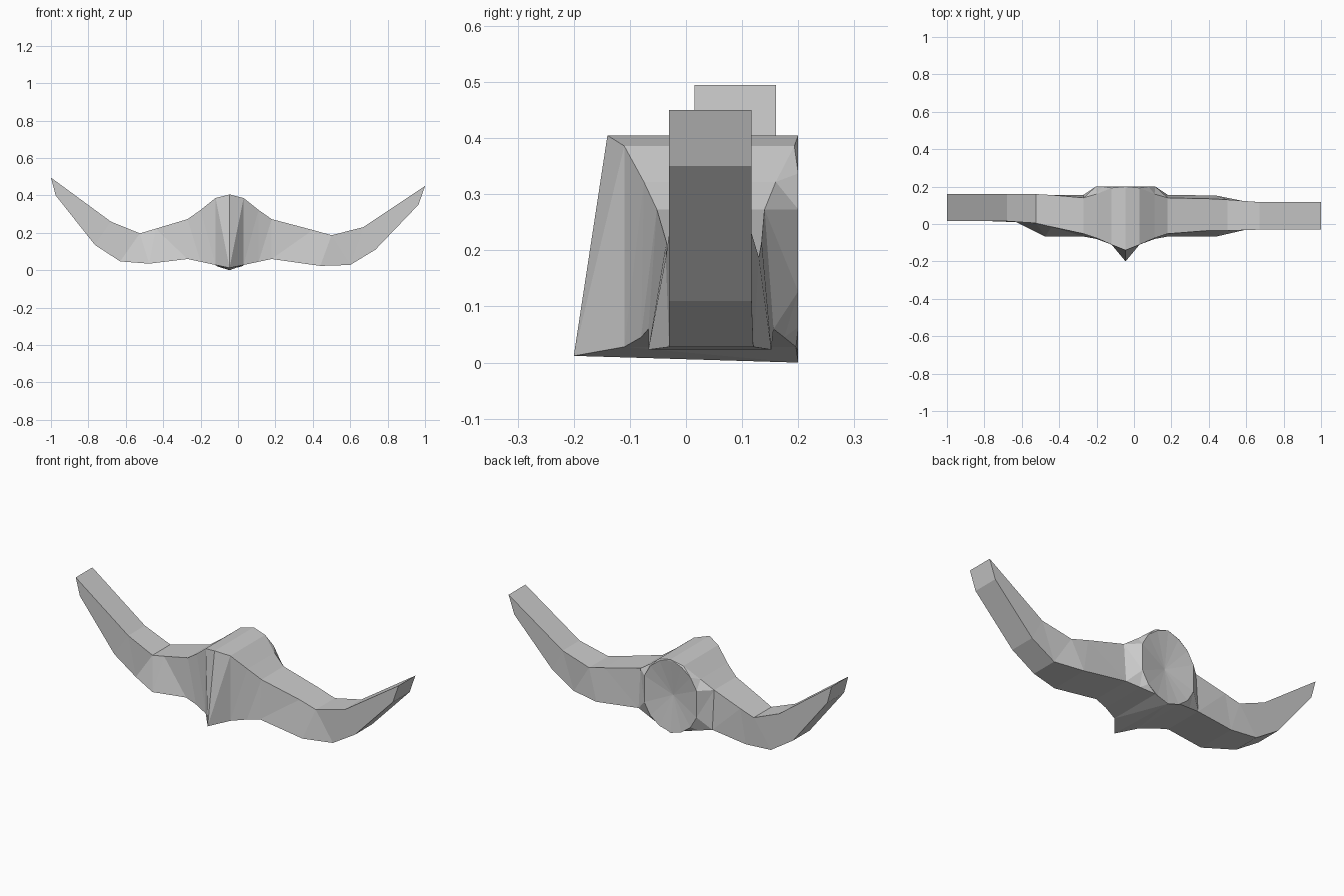
import bpy, bmesh
from math import cos, sin, radians

if "Cube" in bpy.data.objects:
    bpy.data.objects.remove(bpy.data.objects["Cube"])

# Each section: top x, top z, bottom x, bottom z, y front top, y front bottom, y back top, y back bottom
left_arm = [
    (-1.0, .495, -.975, .40, .015, .015, .16, .16),
    (-.68, .26, -.765, .135, .015, .015, .16, .16),
    (-.525, .197, -.63, .047, .005, .01, .16, .16),
    (-.44, .222, -.475, .035, -.015, -.067, .155, .156),
]
right_arm = [
    (.40, .215, .44, .023, -.035, -.067, .135, .152),
    (.50, .187, .60, .028, -.036, -.03, .13, .12),
    (.67, .23, .735, .11, -.03, -.03, .117, .117),
    (1.0, .45, .965, .35, -.03, -.03, .117, .117),
]
CX = -.045
half = [
    (-.27, .273, -.27, .06, -.052, -.067, .14, .156),
    (-.20, .322, -.20, .045, -.075, -.08, .16, .175),
    (-.12, .386, -.12, .028, -.11, -.11, .193, .196),
    (CX, .405, CX, .012, -.14, -.20, .20, .20),
]
mirrored = [(2 * CX - s[0], s[1], 2 * CX - s[2]) + s[3:] for s in half[2::-1]]
sections = left_arm + half + mirrored + right_arm
c0 = len(left_arm)
c1 = c0 + len(half) + len(mirrored) - 1

bm = bmesh.new()

# Curved bar, lofted through four-cornered sections
rings = []
for tx, tz, bx, bz, ft, fb, bt, bb in sections:
    back_z = 0 if tx == CX else bz
    rings.append([bm.verts.new(p) for p in
                  ((tx, ft, tz), (bx, fb, bz), (bx, bb, back_z), (tx, bt, tz))])
for i in range(len(rings) - 1):
    for j in range(4):
        if j == 2 and c0 <= i < c1:
            continue  # opening for the back socket
        k = (j + 1) % 4
        a, b = rings[i], rings[i + 1]
        bm.faces.new((a[j], a[k], b[k], b[j]))
bm.faces.new(rings[0])
bm.faces.new(rings[-1][::-1])

# Round shallow dish on the back of the hub
hole = [r[3] for r in rings[c0:c1 + 1]] + [r[2] for r in rings[c1:c0 - 1:-1]]
n = c1 - c0
angles = [158 - 136 * i / n for i in range(n + 1)]
angles += [-a for a in reversed(angles)]
rim = [bm.verts.new((CX + .172 * cos(radians(a)), .2, .2 + .195 * sin(radians(a))))
       for a in angles]
centre = bm.verts.new((CX, .175, .2))
for i in range(len(hole)):
    k = (i + 1) % len(hole)
    bm.faces.new((hole[i], hole[k], rim[k], rim[i]))
    bm.faces.new((rim[i], rim[k], centre))

bmesh.ops.triangulate(bm, faces=bm.faces[:])
bmesh.ops.recalc_face_normals(bm, faces=bm.faces[:])
mesh = bpy.data.meshes.new("winged_bar")
bm.to_mesh(mesh)
bm.free()
bpy.context.collection.objects.link(bpy.data.objects.new("winged_bar", mesh))
